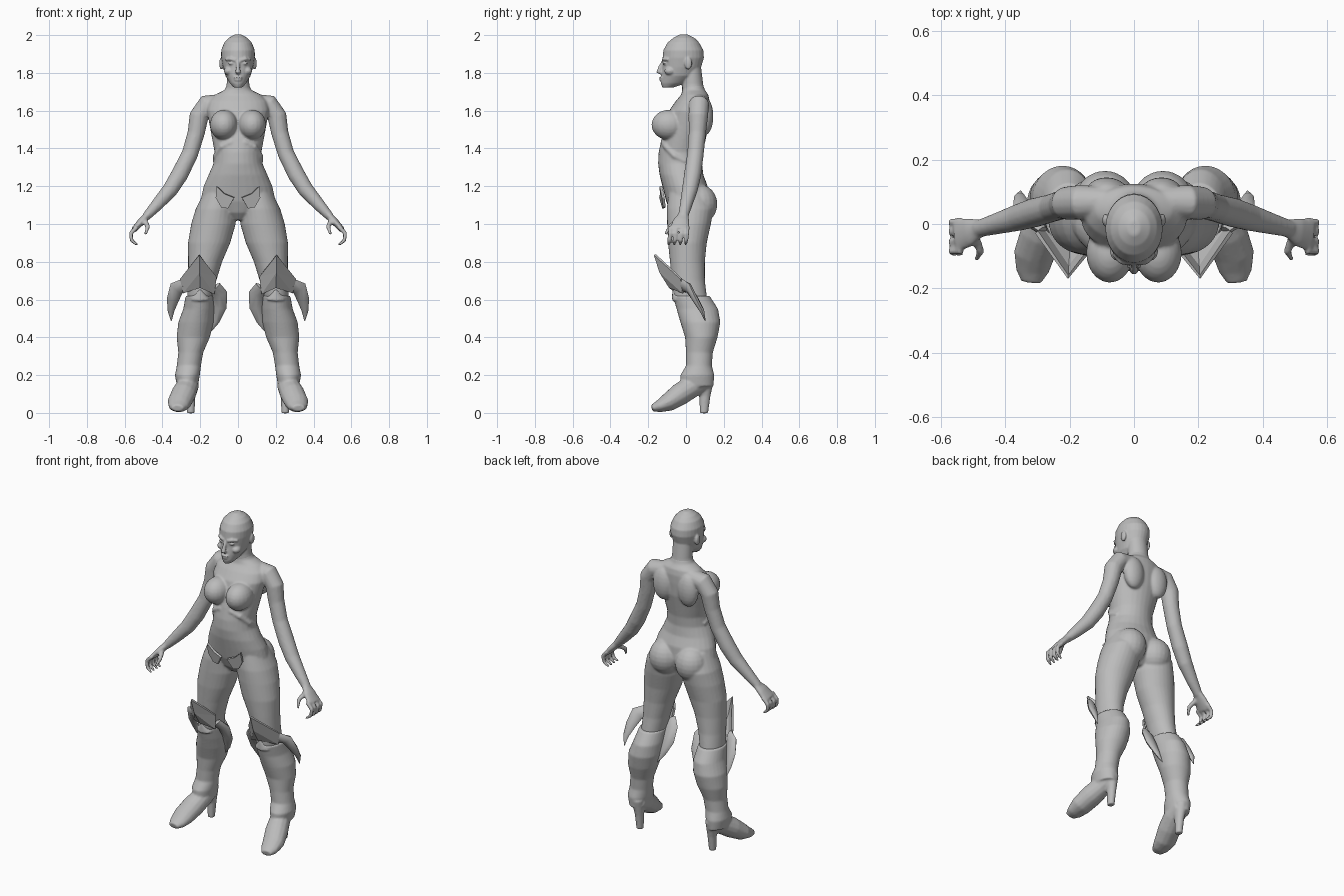
import bpy, bmesh, math
from mathutils import Vector, Matrix

grey = bpy.data.materials.new("plain grey")
grey.diffuse_color = (0.5, 0.5, 0.5, 1)


def skin(bm, rings):
    """Bridge equal rings of points and cap both ends."""
    rows = [[bm.verts.new(p) for p in r] for r in rings]
    n = len(rows[0])
    for a, b in zip(rows, rows[1:]):
        for i in range(n):
            j = (i + 1) % n
            bm.faces.new((a[i], a[j], b[j], b[i]))
    bm.faces.new(rows[0][::-1])
    bm.faces.new(rows[-1])


def stack(bm, rings, n=28):
    """Horizontal ellipses: (centre x, z, half width, front y, back y)."""
    out = []
    for cx, z, w, f, b in rings:
        out.append([(cx + w * math.cos(2 * math.pi * i / n),
                     (f + b) / 2 + (b - f) / 2 * math.sin(2 * math.pi * i / n), z)
                    for i in range(n)])
    skin(bm, out)


def tube(bm, path, side=(0, 1, 0), n=14):
    """Sweep along (x, y, z, radius along side, other radius)."""
    pts = [Vector(p[:3]) for p in path]
    out = []
    for k, p in enumerate(path):
        t = (pts[min(k + 1, len(pts) - 1)] - pts[max(k - 1, 0)]).normalized()
        u = Vector(side)
        u = (u - t * u.dot(t)).normalized()
        v = t.cross(u)
        a, b = p[3], p[-1]
        out.append([pts[k] + u * a * math.cos(2 * math.pi * i / n)
                    + v * b * math.sin(2 * math.pi * i / n) for i in range(n)])
    skin(bm, out)


def blob(bm, c, r):
    bmesh.ops.create_uvsphere(bm, u_segments=20, v_segments=12, radius=1,
                              matrix=Matrix.Translation(c) @ Matrix.Diagonal((*r, 1)))


def mirror(bm):
    d = bmesh.ops.duplicate(bm, geom=bm.verts[:] + bm.edges[:] + bm.faces[:])["geom"]
    for v in d:
        if isinstance(v, bmesh.types.BMVert):
            v.co.x *= -1
    bmesh.ops.reverse_faces(bm, faces=[f for f in d if isinstance(f, bmesh.types.BMFace)])


def finish(name, bm, voxel=0, smooth=4, thick=0):
    bmesh.ops.recalc_face_normals(bm, faces=bm.faces)
    me = bpy.data.meshes.new(name)
    bm.to_mesh(me)
    bm.free()
    me.materials.append(grey)
    ob = bpy.data.objects.new(name, me)
    bpy.context.collection.objects.link(ob)
    if voxel:
        m = ob.modifiers.new("blend", "REMESH")
        m.mode, m.voxel_size, m.use_smooth_shade = "VOXEL", voxel, True
        s = ob.modifiers.new("soften", "SMOOTH")
        s.factor, s.iterations = 0.5, smooth
    if thick:
        s = ob.modifiers.new("thickness", "SOLIDIFY")
        s.thickness, s.offset = thick, 0
    return ob


# body: limbs on one side, mirrored, then the trunk
bm = bmesh.new()
stack(bm, [(.10, 1.18, .075, -.09, .11), (.117, 1.08, .107, -.102, .145),
           (.13, 1.0, .118, -.10, .132), (.153, .9, .112, -.095, .11),
           (.174, .8, .09, -.085, .1), (.19, .7, .075, -.075, .1),
           (.2, .62, .068, -.066, .11), (.205, .56, .06, -.04, .12)])
tube(bm, [(.08, .07, 1.645, .045), (.165, .068, 1.632, .054), (.207, .065, 1.57, .052),
          (.222, .06, 1.48, .046), (.255, .05, 1.37, .044), (.31, .035, 1.26, .046),
          (.36, .02, 1.18, .042), (.43, 0, 1.10, .033), (.485, -.015, 1.04, .027, .023)])
tube(bm, [(.475, -.012, 1.05, .027, .02), (.51, -.025, 1.015, .045, .02),
          (.55, -.035, .97, .054, .016)])
for y in (.008, -.022, -.052, -.082):
    tube(bm, [(.535, y, .985, .013), (.568, y - .002, .95, .012),
              (.563, y - .006, .912, .011), (.532, y - .01, .888, .007)], n=8)
tube(bm, [(.495, -.04, 1.02, .016), (.477, -.085, .985, .013), (.49, -.11, .945, .008)],
     side=(1, 0, 0), n=8)
blob(bm, (.075, -.09, 1.525), (.074, .093, .08))     # bust
blob(bm, (.09, .07, 1.105), (.095, .096, .105))      # seat
blob(bm, (.085, .1, 1.57), (.065, .045, .1))         # shoulder blade
tube(bm, [(.03, -.125, 1.435, .012), (.085, -.105, 1.41, .016),
          (.118, -.06, 1.36, .016), (.122, .0, 1.33, .012)], side=(0, 0, 1))  # rib edge
mirror(bm)
stack(bm, [(0, 1.02, .04, -.045, .06), (0, 1.06, .12, -.08, .10), (0, 1.12, .2, -.105, .12),
           (0, 1.2, .182, -.125, .115), (0, 1.26, .156, -.14, .092),
           (0, 1.32, .13, -.148, .085), (0, 1.38, .124, -.145, .09),
           (0, 1.45, .137, -.13, .105), (0, 1.52, .15, -.11, .12), (0, 1.6, .165, -.09, .125),
           (0, 1.65, .155, -.055, .125), (0, 1.685, .12, -.025, .118),
           (0, 1.71, .07, -.02, .1), (0, 1.74, .058, -.018, .09)])
finish("body", bm, .0065, 5)

# head with ears, eyes and brows
bm = bmesh.new()
blob(bm, (.088, .012, 1.85), (.011, .02, .033))
blob(bm, (.036, -.112, 1.85), (.016, .012, .007))
blob(bm, (.05, -.085, 1.81), (.025, .03, .022))
tube(bm, [(.012, -.122, 1.866, .009), (.04, -.117, 1.874, .009), (.065, -.093, 1.87, .007)],
     side=(0, 0, 1), n=8)
mirror(bm)
stack(bm, [(0, 1.722, .022, -.125, -.07), (0, 1.745, .043, -.134, .0), (0, 1.785, .067, -.13, .06),
           (0, 1.83, .08, -.124, .08), (0, 1.88, .089, -.124, .095), (0, 1.92, .089, -.12, .092),
           (0, 1.96, .073, -.098, .07), (0, 1.985, .05, -.068, .045), (0, 2.003, .018, -.035, .01)])
stack(bm, [(0, 1.69, .07, -.02, .1), (0, 1.74, .06, -.02, .091), (0, 1.83, .058, -.02, .08)])
tube(bm, [(0, -.118, 1.865, .009), (0, -.137, 1.83, .01), (0, -.145, 1.808, .015), (0, -.12, 1.798, .012)],
     side=(1, 0, 0), n=10)
blob(bm, (0, -.128, 1.775), (.024, .014, .006))
blob(bm, (0, -.127, 1.762), (.021, .014, .006))
finish("head", bm, .005, 3)

# boots: shaft, foot and heel
bm = bmesh.new()
stack(bm, [(.203, .62, .074, -.07, .125), (.207, .55, .083, -.05, .17), (.222, .48, .094, -.03, .182),
           (.237, .4, .088, -.005, .167), (.25, .32, .066, 0, .142), (.26, .25, .064, 0, .137),
           (.268, .2, .066, -.03, .15), (.268, .14, .055, -.03, .145)])
tube(bm, [(.255, .11, .17, .045, .045), (.265, .04, .145, .058, .06), (.288, -.03, .1, .066, .06),
          (.31, -.095, .056, .064, .049), (.316, -.145, .034, .052, .032),
          (.32, -.18, .025, .032, .018)], side=(1, 0, 0))
tube(bm, [(.255, .1, .18, .04, .05), (.25, .1, .09, .025, .03), (.25, .095, -.003, .02, .022)],
     side=(1, 0, 0))
tube(bm, [(.2, -.045, .6, .05, .03), (.2, -.062, .655, .008, .012)], side=(1, 0, 0))
for v in bm.verts:
    v.co.z = max(v.co.z, -.002)
mirror(bm)
finish("boots", bm, .0065, 3)

# knee guards: ridged diamond plates
bm = bmesh.new()
P = [bm.verts.new(p) for p in [(.205, -.165, .838), (.303, -.025, .71), (.287, -.015, .635),
                               (.2, -.085, .665), (.128, -.04, .63), (.117, -.055, .722),
                               (.203, -.135, .745)]]
for i in range(6):
    bm.faces.new((P[i], P[(i + 1) % 6], P[6]))
mirror(bm)
finish("knee_guards", bm, thick=.012)

# curved claws beside each knee
bm = bmesh.new()
for path in ([(.285, -.02, .675, .014, .036), (.325, .015, .66, .018, .04), (.345, .05, .6, .017, .032),
              (.355, .085, .54, .012, .018), (.353, .102, .487, .002, .002)],
             [(.125, -.035, .665, .014, .036), (.098, .0, .63, .018, .042), (.097, .035, .56, .017, .037),
              (.118, .065, .485, .012, .02), (.142, .08, .432, .002, .002)]):
    tube(bm, path, n=8)
mirror(bm)
claws = finish("knee_claws", bm)

# crescent plates on the lower belly
bm = bmesh.new()
shape = [(.113, 1.2), (.117, 1.14), (.088, 1.09), (.052, 1.083), (.02, 1.14), (.07, 1.16)]
bm.faces.new([bm.verts.new((x, -.14 + .2 * (1.2 - z) + .15 * x, z)) for x, z in shape])
top = bmesh.ops.inset_region(bm, faces=bm.faces[:], thickness=.014)
for v in [f for f in bm.faces if len(f.verts) == 6][0].verts:
    v.co.y -= .01
mirror(bm)
finish("belly_plates", bm, thick=.014)

bpy.ops.object.select_all(action="DESELECT")
claws.select_set(True)
bpy.context.view_layer.objects.active = claws
bpy.ops.object.shade_smooth_by_angle(angle=math.radians(50))
